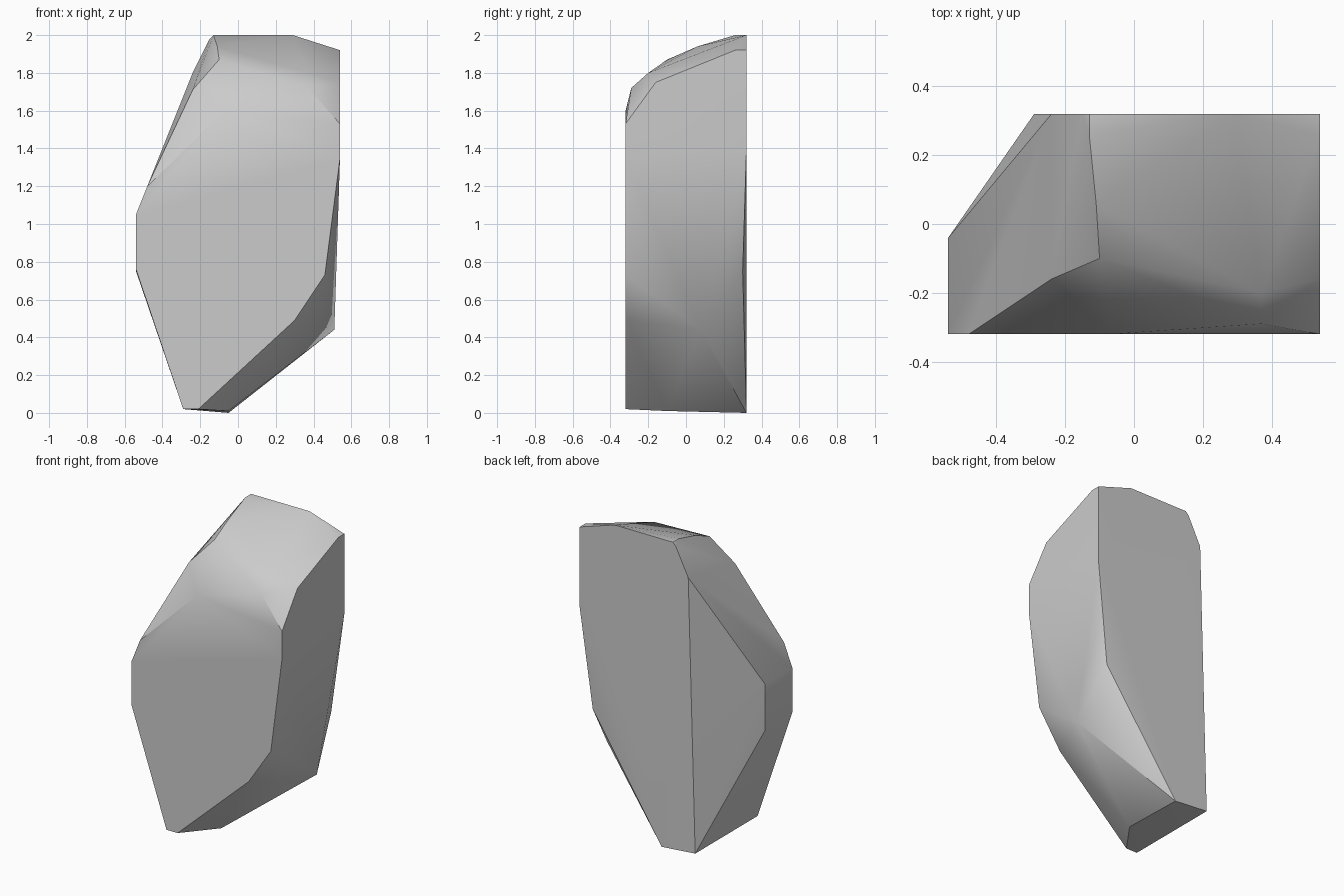
import bpy
import bmesh
import math

old = bpy.data.objects.get("Cube")
if old:
    bpy.data.objects.remove(old, do_unlink=True)

FRONT, BACK = -0.32, 0.32

# Flat front face outline (x, z)
front = [(-0.29, 0.02), (-0.54, 0.76), (-0.54, 1.05), (-0.48, 1.2), (-0.07, 1.6),
         (0.54, 1.53), (0.54, 1.35), (0.46, 0.73), (0.3, 0.49), (-0.21, 0.02)]
# Flat back face outline (x, z)
back = [(-0.29, 0.02), (-0.24, 1.8), (-0.15, 1.98), (-0.13, 2), (0.29, 2),
        (0.54, 1.92), (0.54, 1.4), (-0.05, 0)]
# Corners between the two faces: top bevel, sides, underside
corners = [(0.37, -0.29, 1.72), (0.37, -0.2, 1.8), (0.54, -0.16, 1.75),
           (0.54, 0.26, 1.92), (-0.13, 0.26, 2), (-0.11, 0.06, 1.94),
           (-0.1, -0.1, 1.87), (-0.24, -0.16, 1.71), (-0.54, -0.04, 1.05),
           (-0.54, -0.04, 0.75), (0.46, 0.3, 0.75), (0.51, 0.08, 0.44),
           (-0.05, -0.1, 0.01)]

points = [(x, FRONT, z) for x, z in front] + [(x, BACK, z) for x, z in back] + corners

# Wrap the corners in a faceted stone
bm = bmesh.new()
for p in points:
    bm.verts.new(p)
result = bmesh.ops.convex_hull(bm, input=bm.verts)
loose = {g for g in result["geom_interior"] + result["geom_unused"]
         if isinstance(g, bmesh.types.BMVert)}
bmesh.ops.delete(bm, geom=list(loose), context="VERTS")
bmesh.ops.dissolve_limit(bm, angle_limit=math.radians(1), verts=bm.verts, edges=bm.edges)
bmesh.ops.recalc_face_normals(bm, faces=bm.faces)
mesh = bpy.data.meshes.new("stone")
bm.to_mesh(mesh)
bm.free()
stone = bpy.data.objects.new("stone", mesh)
bpy.context.collection.objects.link(stone)

# Stone grey
grey = bpy.data.materials.new("stone_grey")
grey.use_nodes = True
colour = (0.6, 0.6, 0.6, 1)
grey.diffuse_color = colour
grey.node_tree.nodes["Principled BSDF"].inputs["Base Color"].default_value = colour
mesh.materials.append(grey)

# Soft shading on shallow bevels, sharp main edges
bpy.ops.object.select_all(action="DESELECT")
stone.select_set(True)
bpy.context.view_layer.objects.active = stone
bpy.ops.object.shade_smooth_by_angle(angle=math.radians(30))
